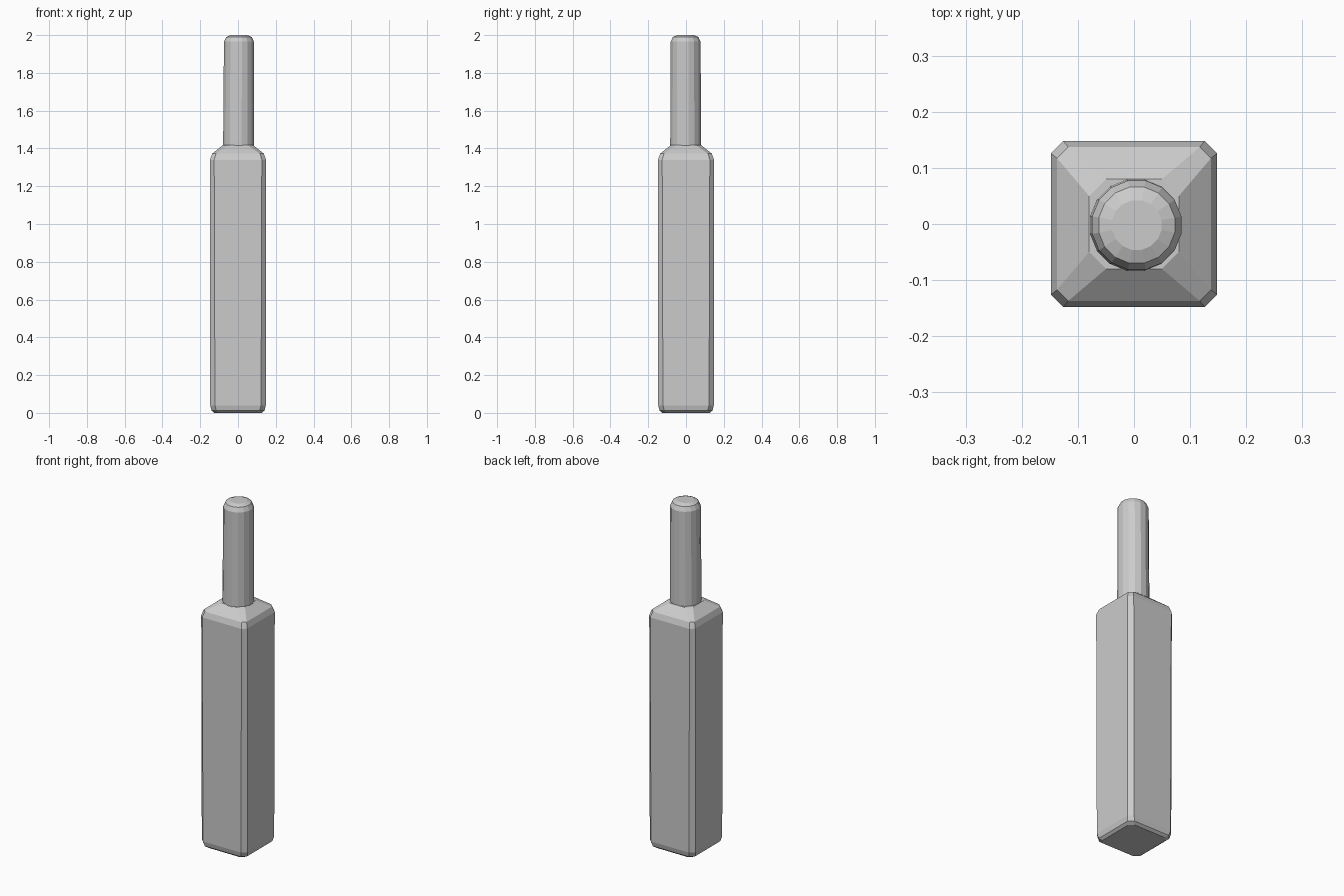
import bpy, bmesh, math

cube = bpy.data.objects.get("Cube")
if cube:
    bpy.data.objects.remove(cube, do_unlink=True)

grey = bpy.data.materials.new("plain grey")
grey.use_nodes = True
grey.diffuse_color = (0.6, 0.6, 0.6, 1)
grey.node_tree.nodes["Principled BSDF"].inputs["Base Color"].default_value = (0.6, 0.6, 0.6, 1)


def chamfered_square(half, cut, z):
    """Square outline with its four corners cut off."""
    inner = half - cut
    quarter = [(half, -inner), (half, inner)]
    points = []
    for _ in range(4):
        points += [(x, y, z) for x, y in quarter]
        quarter = [(-y, x) for x, y in quarter]
    return points


def circle(radius, z, sides=16, x=0.0, y=0.0):
    turns = [2 * math.pi * (i + 0.5) / sides for i in range(sides)]
    return [(x + radius * math.cos(t), y + radius * math.sin(t), z) for t in turns]


def loft(name, sections):
    """Skin a stack of matching outlines and cap both ends."""
    bm = bmesh.new()
    rings = [[bm.verts.new(p) for p in s] for s in sections]
    for low, high in zip(rings, rings[1:]):
        n = len(low)
        for i in range(n):
            j = (i + 1) % n
            bm.faces.new((low[i], low[j], high[j], high[i]))
    bm.faces.new(rings[0][::-1])
    bm.faces.new(rings[-1])
    bmesh.ops.recalc_face_normals(bm, faces=bm.faces)
    mesh = bpy.data.meshes.new(name)
    bm.to_mesh(mesh)
    bm.free()
    mesh.materials.append(grey)
    obj = bpy.data.objects.new(name, mesh)
    bpy.context.collection.objects.link(obj)
    return obj


# Long square body with worn edges and a sloping shoulder
loft("body", [
    chamfered_square(0.125, 0.025, 0.0),
    chamfered_square(0.14, 0.025, 0.012),
    chamfered_square(0.147, 0.025, 0.04),
    chamfered_square(0.148, 0.022, 1.34),
    chamfered_square(0.137, 0.02, 1.372),
    chamfered_square(0.08, 0.03, 1.418),
])

# Round handle with a softened tip
loft("handle", [
    circle(0.083, 1.38, x=0.003, y=-0.002),
    circle(0.083, 1.45, x=0.003, y=-0.002),
    circle(0.081, 1.965, x=0.005, y=-0.002),
    circle(0.069, 1.99, x=0.005, y=-0.002),
    circle(0.045, 2.0, x=0.005, y=-0.002),
])
